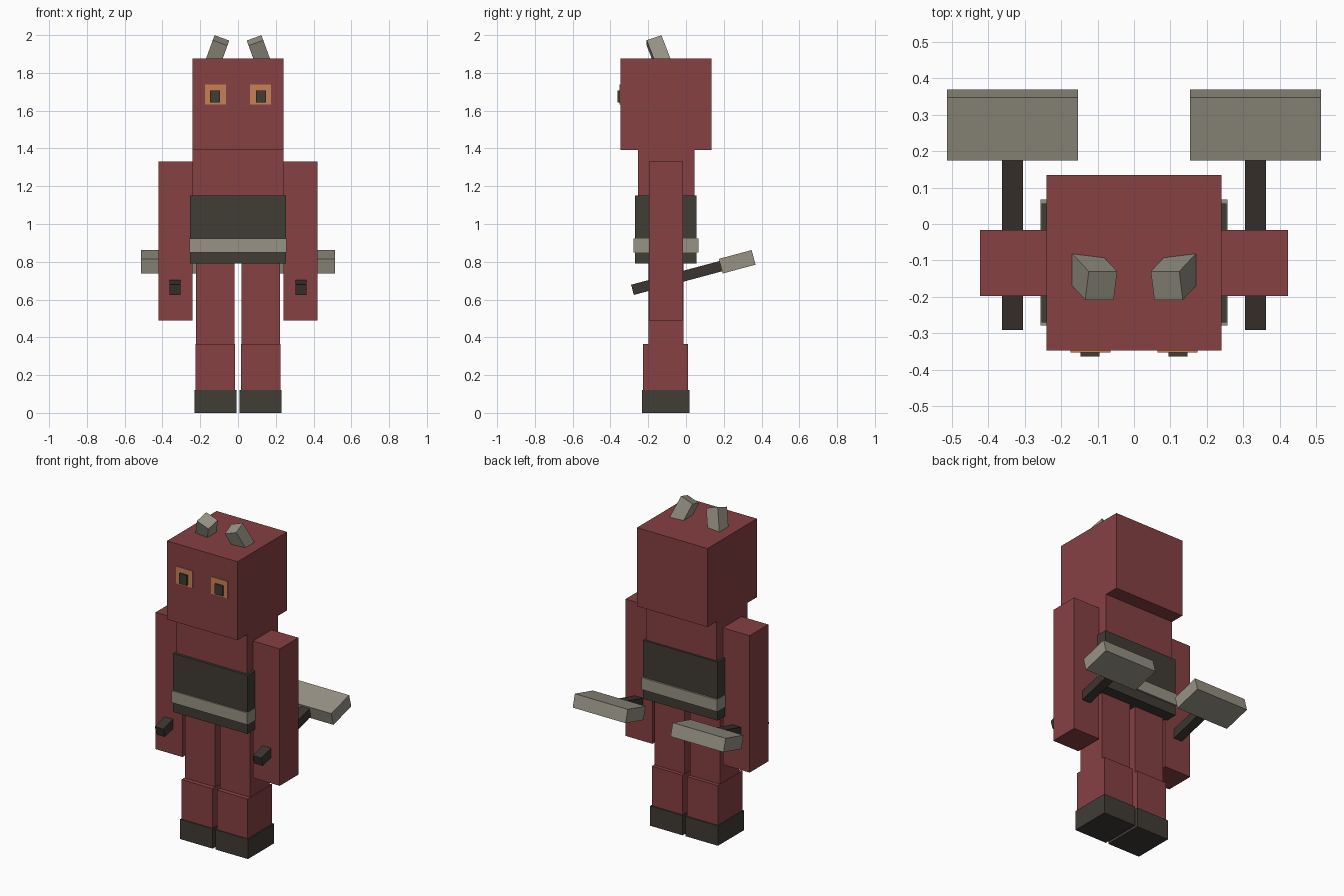
import bpy
from math import radians, sin, cos
from mathutils import Euler, Vector

if "Cube" in bpy.data.objects:
    bpy.data.objects.remove(bpy.data.objects["Cube"])


def material(name, rgb):
    m = bpy.data.materials.new(name)
    m.diffuse_color = (*rgb, 1)
    m.use_nodes = True
    m.node_tree.nodes["Principled BSDF"].inputs["Base Color"].default_value = m.diffuse_color
    return m


RED = material("brick_red", (0.240, 0.052, 0.055))
DARK = material("charcoal", (0.052, 0.045, 0.036))
WOOD = material("dark_wood", (0.046, 0.036, 0.030))
GREY = material("warm_grey", (0.310, 0.290, 0.235))
ORANGE = material("orange", (0.578, 0.220, 0.095))


def box(name, center, size, mat, rot=(0, 0, 0)):
    """Box from centre, full size and rotation, with clean scale."""
    bpy.ops.mesh.primitive_cube_add(size=1)
    ob = bpy.context.object
    ob.name = name
    for v in ob.data.vertices:
        v.co = Vector(a * b for a, b in zip(v.co, size))
    ob.location = center
    ob.rotation_euler = rot
    ob.data.materials.append(mat)
    return ob


def span(name, x, y, z, mat):
    """Box from its extents on each axis."""
    r = (x, y, z)
    return box(name, [(a + b) / 2 for a, b in r], [abs(b - a) for a, b in r], mat)


# Body
span("head", (-0.24, 0.24), (-0.347, 0.134), (1.392, 1.875), RED)
span("torso", (-0.24, 0.24), (-0.255, 0.044), (0.80, 1.392), RED)
span("waist_wrap", (-0.254, 0.254), (-0.27, 0.056), (0.79, 1.15), DARK)
span("belt", (-0.2565, 0.2565), (-0.278, 0.067), (0.85, 0.923), GREY)

TILT = radians(15)
for side, s in (("left", -1), ("right", 1)):
    # Limbs
    span(side + "_arm", (s * 0.24, s * 0.422), (-0.197, -0.016), (0.488, 1.33), RED)
    span(side + "_thigh", (s * 0.018, s * 0.222), (-0.199, -0.012), (0.36, 0.81), RED)
    span(side + "_shin", (s * 0.016, s * 0.225), (-0.227, 0.011), (0.01, 0.365), RED)
    span(side + "_boot", (s * 0.009, s * 0.231), (-0.233, 0.019), (0, 0.122), DARK)

    # Eyes
    span(side + "_eye", (s * 0.064, s * 0.174), (-0.352, -0.346), (1.633, 1.738), ORANGE)
    span(side + "_pupil", (s * 0.095, s * 0.147), (-0.363, -0.346), (1.643, 1.706), DARK)

    # Horns lean forward and inward, rooted inside the head
    rot = Euler((radians(20), radians(-20 * s), 0))
    axis = rot.to_matrix() @ Vector((0, 0, 1))
    tip = Vector((s * 0.09, -0.169, 1.972))
    box(side + "_horn", tip - axis * 0.08, (0.083, 0.083, 0.16), GREY, rot)

    # Hammers held in the fists, heads tilted up behind
    hub = Vector((s * 0.333, 0.271, 0.80))
    back = Vector((0, -cos(TILT), -sin(TILT)))
    box(side + "_hammer_handle", hub + back * 0.287, (0.058, 0.574, 0.056), WOOD, (TILT, 0, 0))
    box(side + "_hammer_head", hub, (0.36, 0.18, 0.080), GREY, (TILT, 0, 0))
